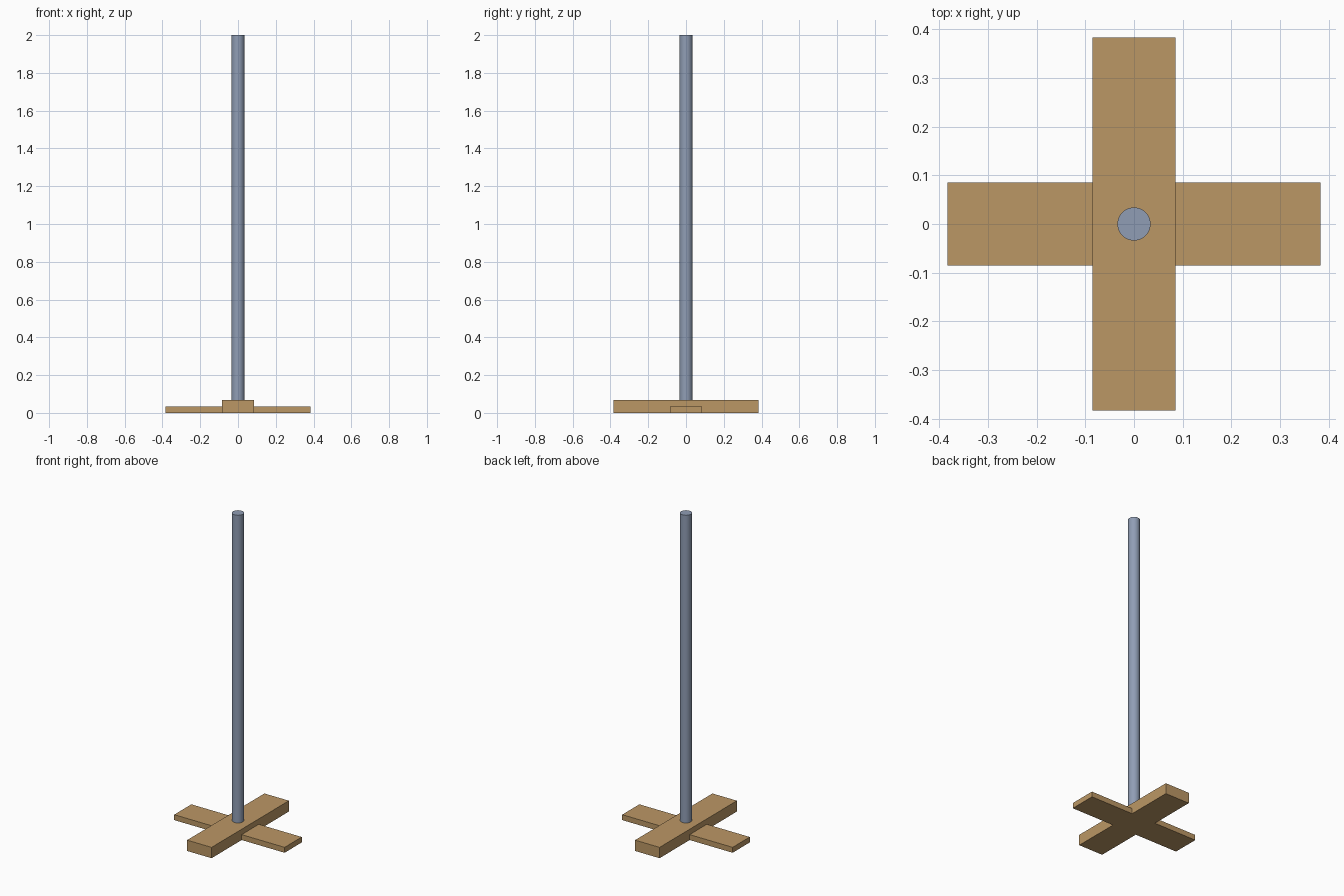
import bpy
import math

cube = bpy.data.objects.get("Cube")
if cube:
    bpy.data.objects.remove(cube, do_unlink=True)


def make_material(name, color):
    mat = bpy.data.materials.new(name)
    mat.use_nodes = True
    mat.diffuse_color = color
    mat.node_tree.nodes["Principled BSDF"].inputs["Base Color"].default_value = color
    return mat


wood = make_material("tan wood", (0.50, 0.31, 0.13, 1))
steel = make_material("blue grey steel", (0.28, 0.34, 0.46, 1))


def add_plank(name, length_x, length_y, height):
    bpy.ops.mesh.primitive_cube_add(size=1, location=(0, 0, height / 2))
    plank = bpy.context.object
    plank.name = name
    plank.scale = (length_x, length_y, height)
    bpy.ops.object.transform_apply(location=False, rotation=False, scale=True)
    plank.data.materials.append(wood)


PLANK_LENGTH, PLANK_WIDTH = 0.767, 0.17
PLANK_TOP, POLE_TOP = 0.068, 2.0

# Crossed base planks: the side plank is half as thick as the long one
add_plank("base_plank_lengthwise", PLANK_WIDTH, PLANK_LENGTH, PLANK_TOP)
add_plank("base_plank_crosswise", PLANK_LENGTH, PLANK_WIDTH, PLANK_TOP / 2)

# Upright pole standing on the planks
bpy.ops.mesh.primitive_cylinder_add(
    vertices=32, radius=0.034, depth=POLE_TOP - PLANK_TOP,
    location=(0, 0, (POLE_TOP + PLANK_TOP) / 2))
pole = bpy.context.object
pole.name = "upright_pole"
pole.data.materials.append(steel)
bpy.ops.object.shade_smooth_by_angle(angle=math.radians(30))
